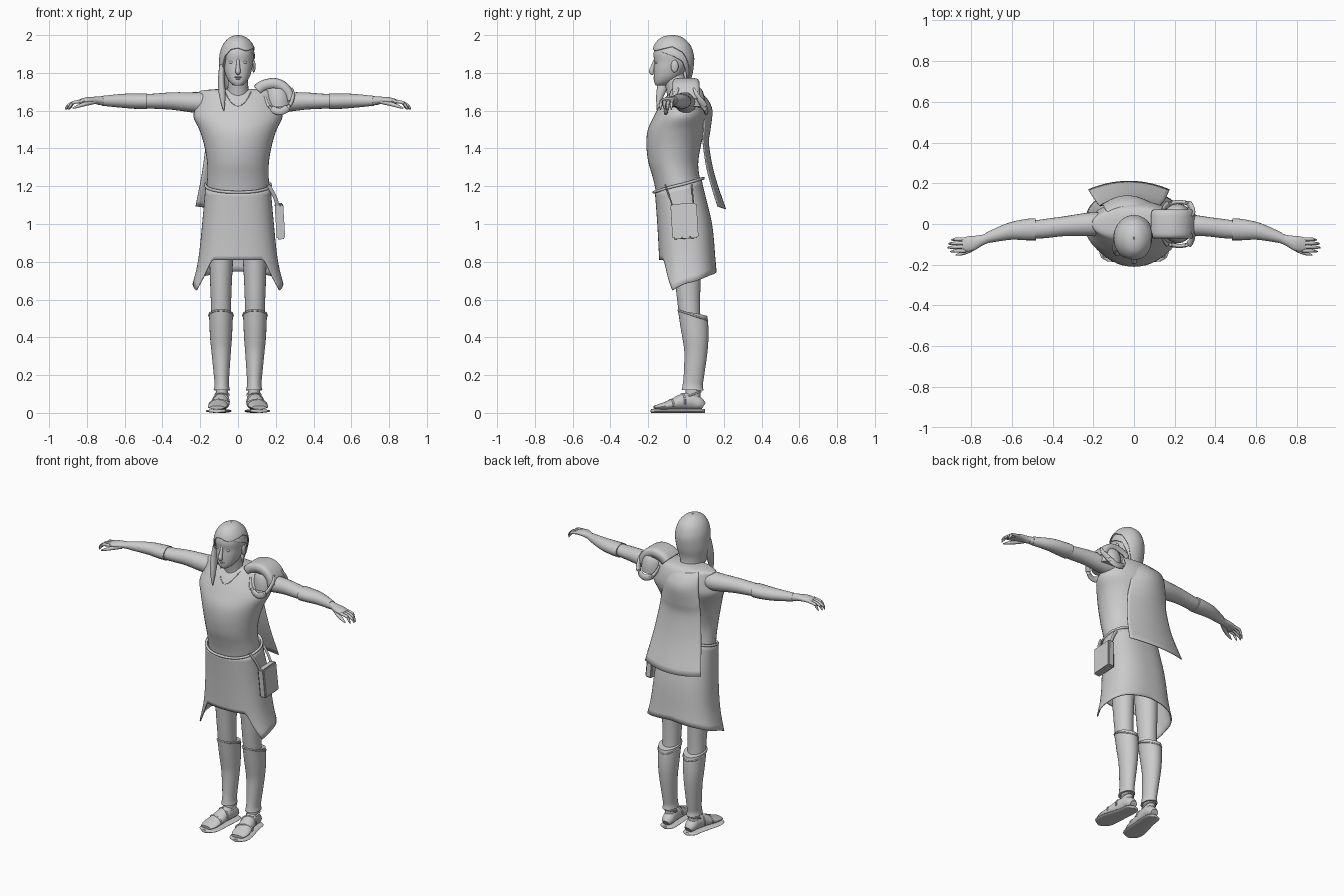
import bpy, bmesh, math
from mathutils import Vector
from mathutils.bvhtree import BVHTree

cube = bpy.data.objects.get("Cube")
if cube:
    bpy.data.objects.remove(cube)

grey = bpy.data.materials.new("plain grey")
grey.use_nodes = True
grey.diffuse_color = (0.6, 0.6, 0.6, 1)
grey.node_tree.nodes["Principled BSDF"].inputs["Base Color"].default_value = grey.diffuse_color


# --- helpers ---
def finish(name, bm, mirror=False, angle=40):
    bmesh.ops.recalc_face_normals(bm, faces=bm.faces)
    mesh = bpy.data.meshes.new(name)
    bm.to_mesh(mesh)
    bm.free()
    mesh.shade_smooth()
    mesh.set_sharp_from_angle(angle=math.radians(angle))
    mesh.materials.append(grey)
    ob = bpy.data.objects.new(name, mesh)
    bpy.context.collection.objects.link(ob)
    if mirror:
        ob.modifiers.new("Mirror", "MIRROR")
    return ob


def skin(name, rows, closed=True, caps=True, thick=0, mirror=False):
    """Skin a list of point rows into one surface."""
    bm = bmesh.new()
    vs = [[bm.verts.new(p) for p in row] for row in rows]
    n = len(rows[0])
    for r, s in zip(vs, vs[1:]):
        for i in range(n if closed else n - 1):
            j = (i + 1) % n
            bm.faces.new((r[i], r[j], s[j], s[i]))
    if caps:
        bm.faces.new(vs[0])
        bm.faces.new(vs[-1])
    ob = finish(name, bm, mirror)
    if thick:
        ob.modifiers.new("Solidify", "SOLIDIFY").thickness = thick
    return ob


def spline(rows, k=4):
    out = []
    for i in range(len(rows) - 1):
        ctrl = rows[max(i - 1, 0)], rows[i], rows[i + 1], rows[min(i + 2, len(rows) - 1)]
        for j in range(k):
            t = j / k
            out.append([(2*q + (r - p)*t + (2*p - 5*q + 4*r - s)*t*t + (3*q - p - 3*r + s)*t**3) / 2
                        for p, q, r, s in zip(*ctrl)])
    return out + [list(rows[-1])]


def at(table, v):
    """Linear lookup in rows of (key, values...)."""
    rows = sorted(table)
    v = min(max(v, rows[0][0]), rows[-1][0])
    for a, b in zip(rows, rows[1:]):
        if v <= b[0]:
            t = (v - a[0]) / max(b[0] - a[0], 1e-9)
            return [p + (q - p) * t for p, q in zip(a[1:], b[1:])]


def power(c, p):
    return math.copysign(abs(c) ** (2 / p), c)


def around(z, rx, front, back, a, p=2):
    """Point at angle a from the front on a level oval."""
    return Vector((rx * power(math.sin(a), p),
                   (front + back) / 2 - (back - front) / 2 * power(math.cos(a), p), z))


def angles(n):
    return [math.tau * i / n - math.pi for i in range(n)]


def stack(name, table, p=2, n=40):
    return skin(name, [[around(*row, a, p) for a in angles(n)] for row in spline(table)])


def limb(name, path, mirror=False, n=20, k=4):
    """Oval tube along rows of (x, y, z, width, height)."""
    rows = spline(path, k)
    pts = [Vector(r[:3]) for r in rows]
    rings = []
    for i, r in enumerate(rows):
        d = (pts[min(i + 1, len(pts) - 1)] - pts[max(i - 1, 0)]).normalized()
        u = d.cross((0, 0, 1) if abs(d.z) < 0.7 else (0, 1, 0)).normalized()
        v = u.cross(d)
        rings.append([pts[i] + u * r[3] * math.cos(a) + v * r[4] * math.sin(a) for a in angles(n)])
    return skin(name, rings, mirror=mirror)


def drape(name, table, top, hem, p=2, n=96, m=16, ease=1):
    """Hanging shell whose lower edge follows hem, a table by degrees from the front."""
    table = spline(table)
    rows = []
    for j in range(m + 1):
        row = []
        for a in angles(n):
            low = at(hem, math.degrees(a))[0]
            z = top(a) - (top(a) - low) * (j / m) ** ease
            row.append(around(z, *at(table, z), a, p))
        rows.append(row)
    return skin(name, rows, caps=False, thick=.007)


def rope(name, pts, r, cyclic=False, mirror=False):
    cu = bpy.data.curves.new(name, "CURVE")
    cu.dimensions, cu.bevel_depth, cu.bevel_resolution = "3D", r, 2
    s = cu.splines.new("POLY")
    s.points.add(len(pts) - 1)
    for q, p in zip(s.points, pts):
        q.co = (*p, 1)
    s.use_cyclic_u = cyclic
    cu.materials.append(grey)
    ob = bpy.data.objects.new(name, cu)
    bpy.context.collection.objects.link(ob)
    if mirror:
        ob.modifiers.new("Mirror", "MIRROR")


def ball(name, loc, size, mirror=False):
    bm = bmesh.new()
    bmesh.ops.create_uvsphere(bm, u_segments=16, v_segments=10, radius=1)
    bmesh.ops.scale(bm, vec=size, verts=bm.verts)
    bmesh.ops.translate(bm, vec=loc, verts=bm.verts)
    return finish(name, bm, mirror)


# --- tunic, neckline and neck ---
tunic = stack("tunic", [(1.14, .16, -.155, .08), (1.2, .165, -.165, .085), (1.26, .162, -.18, .07),
                        (1.33, .164, -.2, .065), (1.42, .18, -.21, .08), (1.5, .205, -.202, .1),
                        (1.57, .236, -.17, .115), (1.63, .218, -.137, .112), (1.68, .207, -.1, .095),
                        (1.705, .198, -.075, .075), (1.715, .1, -.055, .05)])
tree = BVHTree.FromPolygons([v.co for v in tunic.data.vertices], [p.vertices for p in tunic.data.polygons])
collar = []
for i in range(21):
    x = -.07 + .007 * i
    hit = tree.ray_cast(Vector((x, -1, 1.625 + .075 * (x / .07) ** 2)), Vector((0, 1, 0)))[0]
    if hit:
        collar.append(hit)
rope("neckline", collar, .0025)
limb("neck", [(0, -.03, 1.62, .07, .065), (0, -.045, 1.7, .057, .057), (0, -.07, 1.8, .05, .055)])

# --- skirt with a raised front and two points ---
skirt = [(1.25, .166, -.168, .083), (1.2, .172, -.167, .09), (1.0, .19, -.152, .138),
         (.8, .212, -.142, .157), (.65, .25, -.14, .172)]
hem = [(0, .81), (36, .81), (42, .775), (50, .71), (60, .65), (90, .69), (130, .725), (180, .75)]
hem += [(-d, z) for d, z in hem[1:]]


def waist(a):
    return 1.205 - .037 * math.cos(a)


drape("skirt", skirt, waist, hem, p=2.5)
rope("belt", [around(waist(a), .172, -.17, .091, a, 2.2) for a in angles(64)], .008, cyclic=True)

# --- pouch and its straps ---
bm = bmesh.new()
bmesh.ops.create_cube(bm, size=1)
bmesh.ops.scale(bm, vec=(.045, .138, .185), verts=bm.verts)
bmesh.ops.bevel(bm, geom=bm.edges[:], offset=.007, segments=2, affect="EDGES")
pouch = finish("pouch", bm)
pouch.location, pouch.rotation_euler = (.222, -.008, 1.015), (.06, -.06, 0)
for y0, y1 in ((-.11, -.07), (.03, .04)):
    limb("pouch_strap", [(.16, y0, 1.205, .01, .004), (.192, (y0 + y1) / 2, 1.15, .01, .004),
                         (.212, y1, 1.09, .01, .004)], n=8)

# --- cape ---
cape = []
for z, left, right, y, sag in spline([(1.69, -.13, .05, .085, .025), (1.66, -.145, .065, .115, .035),
                                      (1.6, -.155, .09, .14, .045), (1.5, -.165, .11, .13, .035),
                                      (1.42, -.17, .125, .122, .03), (1.26, -.19, .15, .152, .035),
                                      (1.08, -.225, .175, .212, .042)]):
    cape.append([(left + (right - left) * i / 20, y - sag * (i / 10 - 1) ** 2,
                  z + .015 * (i / 10 - 1) ** 2) for i in range(21)])
skin("cape", cape, closed=False, caps=False, thick=.005)

# --- head ---
stack("head", [(1.733, .022, -.16, -.11), (1.75, .043, -.168, -.07), (1.78, .062, -.17, -.03),
               (1.82, .074, -.17, 0), (1.86, .08, -.168, .02), (1.9, .083, -.172, .03),
               (1.94, .076, -.16, .025), (1.97, .055, -.13, 0), (1.985, .025, -.1, -.04)], p=2.2)
limb("nose", [(0, -.163, 1.875, .007, .006), (0, -.174, 1.835, .01, .011),
              (0, -.183, 1.806, .014, .013), (0, -.172, 1.793, .008, .006)])
for z, w in ((1.777, .022), (1.769, .018)):
    ball("lip", (0, -.164, z), (w, .009, .005))
ball("eyes", (.034, -.154, 1.856), (.014, .01, .008), True)
ball("ears", (.083, -.06, 1.835), (.01, .02, .033), True)

# --- swept hair, closely cut on one side ---
hair = [(2.0, .003, -.075, -.065), (1.995, .03, -.11, -.035), (1.98, .055, -.142, -.008),
        (1.95, .08, -.167, .022), (1.91, .095, -.18, .038), (1.87, .1, -.182, .044),
        (1.8, .101, -.178, .036), (1.74, .09, -.165, .022), (1.66, .075, -.15, .03)]
swept = [(-180, 1.67), (-120, 1.69), (-85, 1.7), (-68, 1.72), (-56, 1.83), (-45, 1.89), (-25, 1.925),
         (0, 1.932), (25, 1.918), (40, 1.92), (90, 1.94), (120, 1.91), (145, 1.83), (165, 1.7), (180, 1.67)]
drape("hair", hair, lambda a: 2.0, swept, ease=1.8, m=24)
cropped = [(d, z - (.05 if d > 60 else 0)) for d, z in swept]
drape("cropped_hair", [(z - .005, rx * .92, f + .008, b - .008) for z, rx, f, b in hair[1:]],
      lambda a: 1.98, cropped, ease=1.8, m=24)
limb("hair_strand", [(-.085, -.1, 1.84, .014, .03), (-.088, -.115, 1.76, .018, .032),
                     (-.083, -.138, 1.68, .017, .02), (-.075, -.152, 1.6, .003, .003)])

# --- arms, bracers and hands ---
limb("arms", [(.15, 0, 1.645, .058, .06), (.22, -.002, 1.643, .058, .055), (.35, -.012, 1.651, .048, .046),
              (.46, -.025, 1.65, .046, .039), (.6, -.035, 1.652, .035, .033), (.74, -.075, 1.652, .022, .022)], True)
limb("bracers", [(.482, -.026, 1.65, .054, .042), (.53, -.028, 1.65, .052, .041),
                 (.61, -.036, 1.652, .042, .037), (.72, -.068, 1.652, .026, .026)], True)
limb("palms", [(.7, -.064, 1.652, .021, .022), (.75, -.08, 1.654, .026, .02),
               (.8, -.096, 1.654, .037, .017), (.84, -.102, 1.647, .034, .012)], True)
for i, tip in enumerate((.895, .91, .914, .9)):
    y = -.074 - .019 * i
    limb("finger", [(.825, y, 1.65, .009, .009), (.87, y - .001, 1.643, .009, .009),
                    (tip - .012, y - .003, 1.625, .007, .007), (tip, y - .004, 1.606, .003, .003)], True, n=10)
limb("thumbs", [(.76, -.1, 1.647, .012, .012), (.81, -.13, 1.635, .012, .011),
                (.85, -.146, 1.622, .009, .008), (.875, -.152, 1.612, .003, .003)], True, n=10)

# --- shoulder guard on the left ---
hub = Vector((.19, 0, 1.62))
plate = []
for x, z in spline([(.083, 1.73), (.12, 1.758), (.19, 1.773), (.25, 1.753), (.288, 1.71), (.302, 1.665)]):
    row = []
    for i in range(17):
        a = math.pi * i / 16
        p = hub + (Vector((x, 0, z)) - hub) * (1 - .35 * (1 - power(math.sin(a), 5)))
        row.append(p + Vector((0, .072 * power(math.cos(a), 5), 0)))
    plate.append(row)
skin("shoulder_plate", plate, closed=False, caps=False, thick=.008)
limb("shoulder_dome", [(.215, .003, 1.62, .078, .098), (.212, .003, 1.67, .077, .095),
                       (.205, .003, 1.715, .062, .078), (.2, .003, 1.742, .025, .03)])
for side, y in (("front", -1), ("back", 1)):
    limb("shoulder_crescent_" + side,
         [(.14, .07 * y, 1.68, .006, .006), (.165, .095 * y, 1.62, .01, .017), (.222, .108 * y, 1.595, .01, .019),
          (.272, .096 * y, 1.625, .01, .019), (.292, .06 * y, 1.68, .009, .012), (.285, .04 * y, 1.72, .005, .005)])

# --- legs and greaves ---
limb("legs", [(.085, 0, 1.15, .075, .085), (.088, .005, .85, .064, .075), (.09, .01, .7, .058, .067),
              (.09, .014, .6, .054, .061), (.09, .022, .5, .052, .055), (.088, .045, .35, .045, .05),
              (.085, .038, .15, .032, .04), (.084, .035, .05, .033, .04)], True, n=28)
greaves = limb("greaves", [(.09, .035, .53, .064, .078), (.09, .041, .49, .062, .076), (.09, .05, .4, .058, .069),
                           (.089, .052, .32, .051, .061), (.087, .042, .2, .041, .054),
                           (.086, .036, .15, .038, .053), (.086, .035, .12, .043, .058)], True, n=28)
for v in greaves.data.vertices:
    v.co.z -= max(v.co.z - .45, 0) / .08 * (v.co.y - .035) * .33
rope("greave_rims", [(.09 + .063 * math.sin(a), .036 - .077 * math.cos(a), .517 + .026 * math.cos(a))
                     for a in angles(32)], .005, True, True)

# --- sandalled feet ---
foot = [(.08, .092, .035, .024, .02), (.081, .07, .048, .036, .034), (.084, .03, .062, .039, .046),
        (.091, -.02, .058, .043, .042), (.101, -.08, .043, .05, .027), (.108, -.13, .034, .052, .017),
        (.112, -.168, .028, .038, .01)]
limb("feet", foot, True)
sole = [(x, y, .01, w + .012, .01) for x, y, z, w, h in foot]
limb("soles", [(.08, .1, .01, .014, .01)] + sole + [(.114, -.185, .01, .018, .01)], True)
for i in (3, 4):
    x, y, z, w, h = foot[i]
    rope("sandal_strap", [(x + w * math.cos(a), y + .015 * math.cos(a), z + h * math.sin(a))
                          for a in [math.pi * j / 14 - .3 for j in range(17)]], .005, False, True)
rope("ankle_straps", [(.084 + .035 * math.sin(a), .035 - .043 * math.cos(a), .097 - .015 * math.cos(a))
                      for a in angles(24)], .005, True, True)
